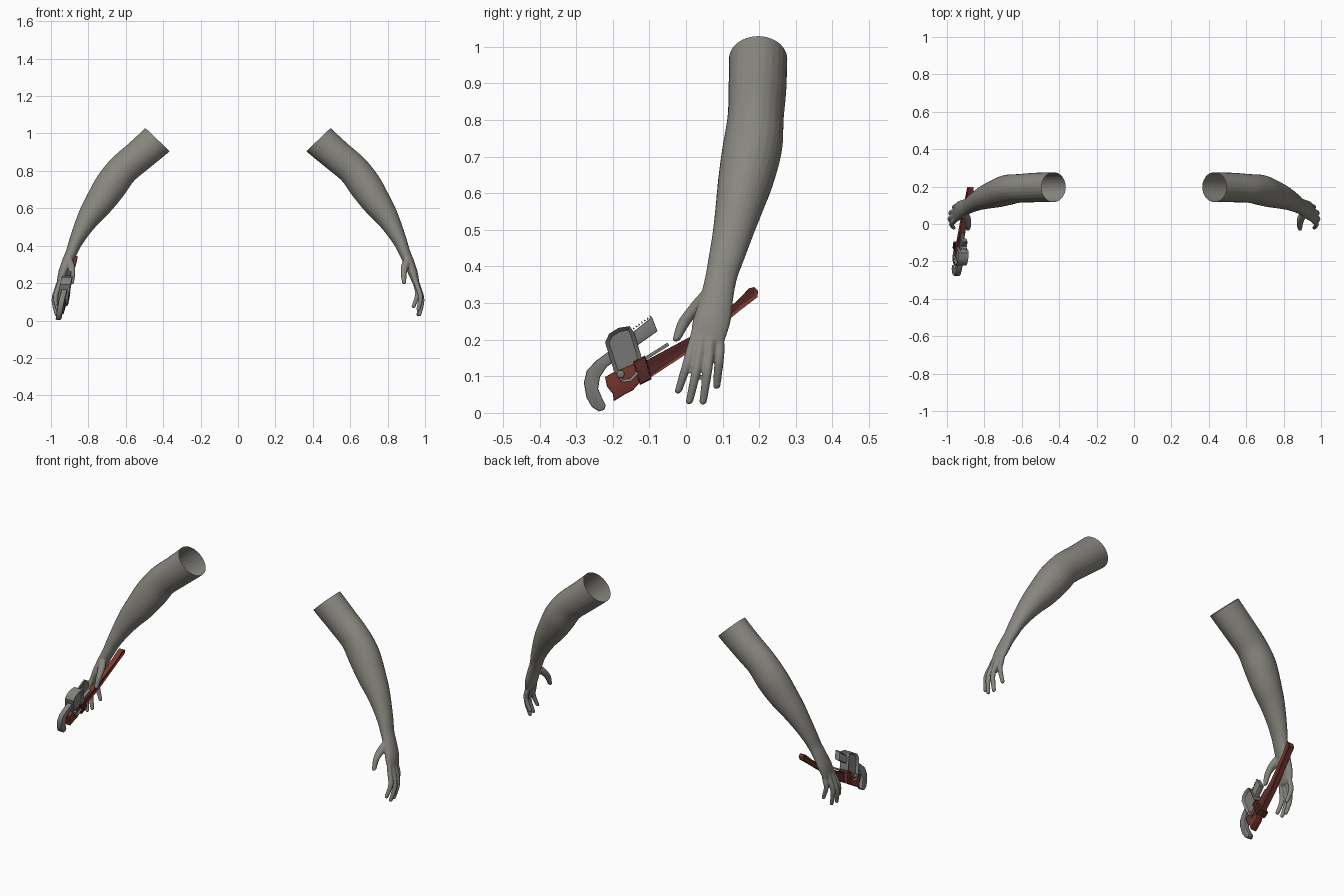
import bpy, bmesh, math
from mathutils import Vector

if "Cube" in bpy.data.objects:
    bpy.data.objects.remove(bpy.data.objects["Cube"])


def material(name, col):
    m = bpy.data.materials.new(name)
    m.diffuse_color = (*col, 1)
    m.use_nodes = True
    m.node_tree.nodes["Principled BSDF"].inputs["Base Color"].default_value = m.diffuse_color
    return m


SKIN = material("arm grey", (0.25, 0.24, 0.215))
STEEL = material("steel grey", (0.22, 0.22, 0.21))
RED = material("painted red", (0.20, 0.04, 0.03))
DARK_RED = material("dark red", (0.11, 0.028, 0.026))


def new_object(name, bm, mat):
    bmesh.ops.recalc_face_normals(bm, faces=bm.faces)
    me = bpy.data.meshes.new(name)
    bm.to_mesh(me)
    bm.free()
    me.materials.append(mat)
    ob = bpy.data.objects.new(name, me)
    bpy.context.collection.objects.link(ob)
    return ob


def shade(ob, angle=40):
    bpy.ops.object.select_all(action='DESELECT')
    bpy.context.view_layer.objects.active = ob
    ob.select_set(True)
    bpy.ops.object.shade_smooth_by_angle(angle=math.radians(angle))


def catmull(pts, steps=5):
    p = [pts[0]] + pts + [pts[-1]]
    out = []
    for i in range(1, len(p) - 2):
        for s in range(steps):
            t = s / steps
            out.append([0.5 * (2 * b + (c - a) * t + (2 * a - 5 * b + 4 * c - d) * t * t
                               + (3 * b - a - 3 * c + d) * t ** 3)
                        for a, b, c, d in zip(*p[i - 1:i + 3])])
    return out + [list(pts[-1])]


def tube(bm, sections, n=24):
    """Closed loft through (x, y, z, half width in xz, half width in y), rounded at the far end."""
    secs = catmull(sections)
    end = Vector(secs[-1][:3])
    tip = (end - Vector(secs[-2][:3])).normalized()
    a, b = secs[-1][3:]
    for k in (0.35, 0.7, 1.05, 1.35):
        secs.append([*(end + tip * a * math.sin(k)), a * math.cos(k), b * math.cos(k)])
    rings = []
    for i, s in enumerate(secs):
        d = Vector(secs[min(i + 1, len(secs) - 1)][:3]) - Vector(secs[max(i - 1, 0)][:3])
        u = Vector((-d.z, 0, d.x)).normalized()
        c = Vector(s[:3])
        rings.append([bm.verts.new(c + u * s[3] * math.cos(2 * math.pi * j / n)
                                   + Vector((0, s[4] * math.sin(2 * math.pi * j / n), 0)))
                      for j in range(n)])
    for r, q in zip(rings, rings[1:]):
        for j in range(n):
            bm.faces.new((r[j], r[(j + 1) % n], q[(j + 1) % n], q[j]))
    bm.faces.new(rings[0])
    bm.faces.new(rings[-1])


# Arm: upper arm, elbow, forearm, wrist and palm
ARM = [(.36, .198, 1.035, .092, .08), (.43, .197, .967, .09, .08), (.53, .195, .88, .086, .079),
       (.617, .19, .805, .085, .077), (.68, .181, .722, .0875, .082), (.735, .165, .64, .079, .077),
       (.787, .148, .567, .065, .067), (.83, .13, .495, .05, .057), (.868, .11, .42, .037, .049),
       (.89, .095, .365, .031, .044), (.915, .083, .31, .028, .046), (.937, .07, .25, .025, .052),
       (.952, .06, .2, .017, .047)]
FINGERS = [[(.945, .03, .23), (.958, .017, .185), (.976, 0, .125), (.964, -.02, .062)],
           [(.945, .045, .23), (.963, .04, .185), (.984, .027, .11), (.97, .01, .033)],
           [(.945, .065, .23), (.963, .066, .185), (.980, .058, .11), (.964, .047, .032)],
           [(.94, .085, .23), (.952, .092, .185), (.960, .09, .14), (.938, .084, .075)]]
THUMB = [(.91, .06, .325, .022, .022), (.893, .03, .29, .021, .023),
         (.886, -.003, .25, .016, .019), (.888, -.024, .205, .012, .012)]

bm = bmesh.new()
tube(bm, ARM)
for f in FINGERS:
    tube(bm, [(*p, r, r) for p, r in zip(f, (.013, .0135, .013, .0105))], 16)
tube(bm, THUMB, 16)
right_arm = new_object("right_side_arm", bm, SKIN)

# Fuse the fingers into the palm
rm = right_arm.modifiers.new("fuse", 'REMESH')
rm.mode = 'VOXEL'
rm.voxel_size = 0.0042
sm = right_arm.modifiers.new("soften", 'SMOOTH')
sm.factor = 0.5
sm.iterations = 4
dec = right_arm.modifiers.new("reduce", 'DECIMATE')
dec.ratio = 0.3
bpy.context.view_layer.objects.active = right_arm
for name in ("fuse", "soften", "reduce"):
    bpy.ops.object.modifier_apply(modifier=name)

# Cut the upper end open
bm = bmesh.new()
bm.from_mesh(right_arm.data)
bmesh.ops.bisect_plane(bm, geom=bm.verts[:] + bm.edges[:] + bm.faces[:], plane_co=(.43, .197, .967),
                       plane_no=(-.69, 0, .72), clear_outer=True)
bm.to_mesh(right_arm.data)
left_bm = bm.copy()
bm.free()
if not right_arm.data.materials:
    right_arm.data.materials.append(SKIN)
for v in left_bm.verts:
    v.co.x = -v.co.x
bmesh.ops.reverse_faces(left_bm, faces=left_bm.faces)
me = bpy.data.meshes.new("left_side_arm")
left_bm.to_mesh(me)
left_bm.free()
me.materials.append(SKIN)
left_arm = bpy.data.objects.new("left_side_arm", me)
bpy.context.collection.objects.link(left_arm)
for ob in (right_arm, left_arm):
    shade(ob, 60)


# Wrench: flat profiles given as (y, z) hundredths, on a tilted plane in the hand
def plate(name, pts, thick, mat, bevel=0.004, inset=0, inset_mat=None):
    bm = bmesh.new()
    sides = [[bm.verts.new((sx * thick / 2, y / 100, z / 100)) for y, z in pts] for sx in (-1, 1)]
    n = len(pts)
    caps = [bm.faces.new(s) for s in sides]
    for i in range(n):
        j = (i + 1) % n
        bm.faces.new((sides[0][i], sides[0][j], sides[1][j], sides[1][i]))
    bmesh.ops.recalc_face_normals(bm, faces=bm.faces)
    if inset:
        bmesh.ops.inset_individual(bm, faces=caps, thickness=inset, depth=-thick * 0.2)
        for f in caps:
            f.material_index = 1
    elif bevel:
        bmesh.ops.bevel(bm, geom=[e for f in caps for e in f.edges], offset=bevel, segments=2,
                        affect='EDGES', profile=0.5)
    for v in bm.verts:
        v.co.x += -.948 + .056 * v.co.y + .19 * v.co.z
    ob = new_object(name, bm, mat)
    if inset:
        ob.data.materials.append(inset_mat or mat)
    shade(ob, 35)
    return ob


def bar(p, q, half):
    """Rectangle outline around the segment from p to q."""
    p, q = Vector(p), Vector(q)
    d = (q - p).normalized() * half
    s = Vector((-d.y, d.x))
    return [p + s, q + s, q - s, p - s]


plate("hook_jaw", [(-9.3, 26.2), (-7.8, 22.3), (-21.6, 12.6), (-23.5, 9.8), (-24, 6.6), (-22.9, 4),
                   (-21.9, 1.9), (-22.4, .8), (-23.8, .4), (-25.7, 1.6), (-27.2, 4.2), (-27.9, 8.2),
                   (-27.1, 11.6), (-24.5, 14.3), (-21.9, 16.2)], .03, STEEL)

# Rack teeth along the upper edge of the hook shaft
a, b = Vector((-14.2, 22.9)), Vector((-9.6, 26.1))
d = (b - a).normalized()
for i in range(7):
    p = a.lerp(b, i / 6)
    plate("rack_tooth", [p - d * .3, p + Vector((-d.y, d.x)) * .6, p + d * .3], .028, STEEL, 0)

plate("housing", [(-22.1, 19.2), (-21, 21.6), (-18.5, 23.2), (-15.4, 23.7), (-14.2, 22), (-12.2, 15.5),
                  (-13.2, 10.5), (-15, 8.6), (-17.6, 8.4), (-19.7, 11.5)],
      .056, STEEL, inset=.011, inset_mat=STEEL)
plate("housing_pin", [(-17.9 + 1.1 * math.cos(k * math.pi / 6), 10.6 + 1.1 * math.sin(k * math.pi / 6))
                      for k in range(12)], .062, STEEL, .002)
plate("heel_jaw", [(-22.1, 9.8), (-20.2, 10.9), (-14, 13.5), (-12, 9), (-14.5, 6.2), (-16.8, 5),
                   (-19.7, 3.2), (-20, 5.2), (-21.6, 7.2)], .04, RED)
plate("adjusting_nut", [(-14.4, 14), (-11.2, 15.7), (-9.4, 9.2), (-12.6, 7.6)], .056, DARK_RED, .008)

# Knurl ridges around the nut
for t in (.1, .37, .63, .9):
    p = Vector((-14.4, 14)).lerp(Vector((-12.6, 7.6)), t)
    q = Vector((-11.2, 15.7)).lerp(Vector((-9.4, 9.2)), t)
    plate("nut_ridge", bar(p, q, .35), .06, DARK_RED, 0)

plate("handle", [(-11.5, 14), (1, 20.7), (13.4, 30.1), (17.2, 34), (18.7, 34.4), (19.7, 33.4),
                 (19.5, 31.6), (14.8, 28), (1.2, 16.8), (-9.8, 9.6)], .03, RED,
      inset=.009, inset_mat=DARK_RED)
plate("leaf_spring", bar((-11.5, 14.6), (-4.8, 18.8), .45), .018, STEEL, 0)
